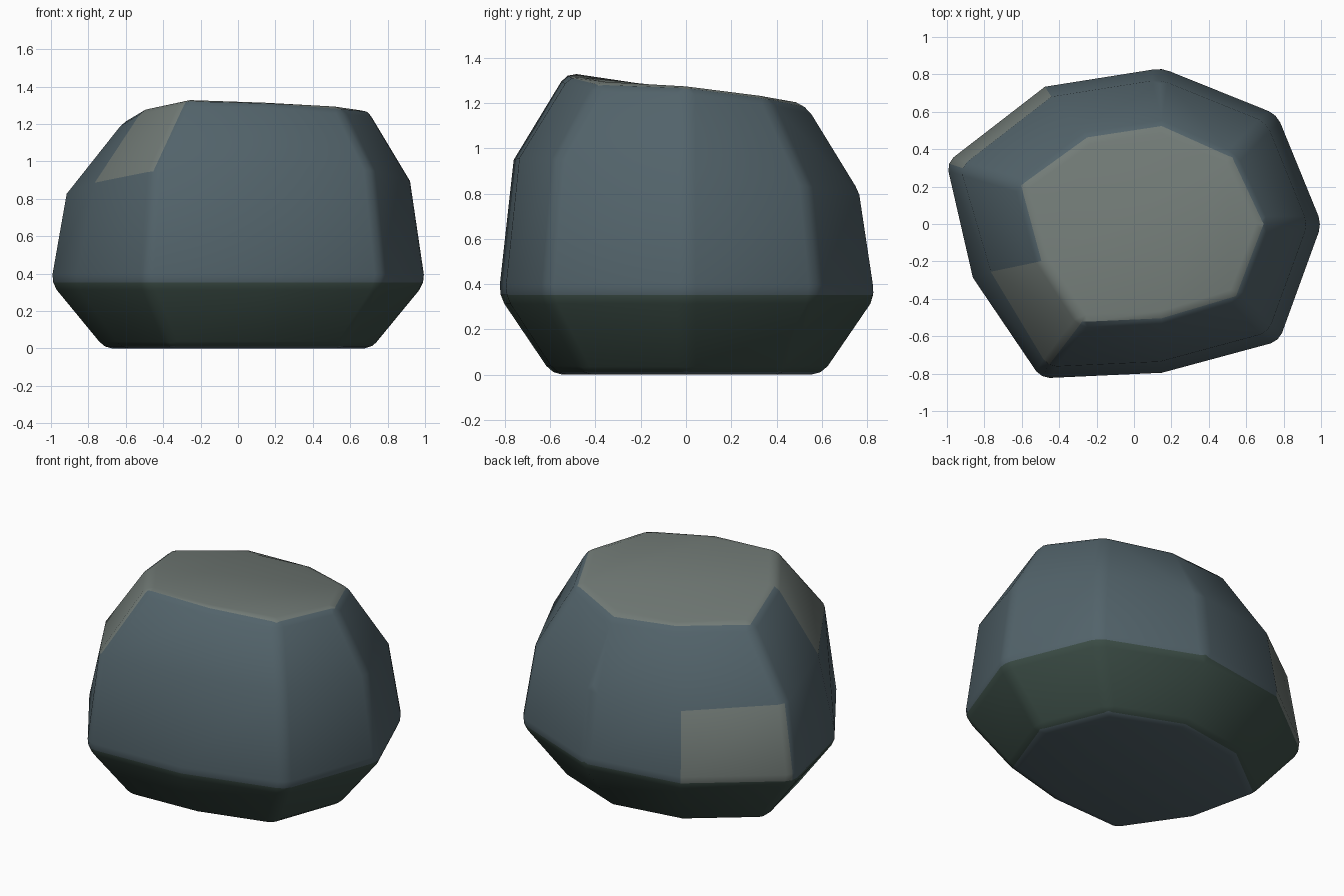
import bpy, bmesh

if "Cube" in bpy.data.objects:
    bpy.data.objects.remove(bpy.data.objects["Cube"])

# Faceted boulder: four nine-sided rings, pinched at foot and crown
belly = [(1.01, 0), (.77, .59), (.15, .84), (-.48, .74), (-1.01, .33),
         (-.87, -.29), (-.5, -.83), (.15, -.80), (.78, -.63)]
crown = [(.70, 0, 1.28), (.53, .36, 1.23), (.15, .53, 1.19), (-.25, .47, 1.22),
         (-.61, .21, 1.22), (-.5, -.2, 1.29), (-.28, -.53, 1.335),
         (.15, -.51, 1.325), (.55, -.39, 1.29)]
N = len(belly)


def shoulder(i, x, y):
    k = .88 if i == 5 else .92
    return x * k, y * k, .875 - .1 * y + .02 * x


bm = bmesh.new()
rings = [[bm.verts.new((x * .715, y * .715, 0)) for x, y in belly],
         [bm.verts.new((x, y, .35)) for x, y in belly],
         [bm.verts.new(shoulder(i, x, y)) for i, (x, y) in enumerate(belly)],
         [bm.verts.new(p) for p in crown]]

# Materials: 0 stone, 1 dark foot, 2 pale worn patches
bm.faces.new(rings[0][::-1])
for r in range(3):
    for i in range(N):
        j = (i + 1) % N
        f = bm.faces.new((rings[r][i], rings[r][j], rings[r + 1][j], rings[r + 1][i]))
        if r == 0:
            f.material_index = 1
        elif (r, i) in ((1, 3), (2, 5)):
            f.material_index = 2
bm.faces.new(rings[3]).material_index = 2

mesh = bpy.data.meshes.new("boulder")
bm.to_mesh(mesh)
bm.free()
boulder = bpy.data.objects.new("boulder", mesh)
bpy.context.collection.objects.link(boulder)
for name, col in (("stone", (.085, .125, .145, 1)),
                  ("dark_foot", (.045, .075, .062, 1)),
                  ("pale_stone", (.17, .2, .185, 1))):
    mat = bpy.data.materials.new(name)
    mat.diffuse_color = col
    mat.use_nodes = True
    mat.node_tree.nodes["Principled BSDF"].inputs["Base Color"].default_value = mat.diffuse_color
    mesh.materials.append(mat)

# Softened sharp edges
bev = boulder.modifiers.new("bevel", 'BEVEL')
bev.width = .045
bev.segments = 2
bev.limit_method = 'ANGLE'
bev.angle_limit = .5

bpy.context.view_layer.objects.active = boulder
boulder.select_set(True)
bpy.ops.object.modifier_apply(modifier="bevel")
bpy.ops.object.shade_smooth_by_angle(angle=.52)
